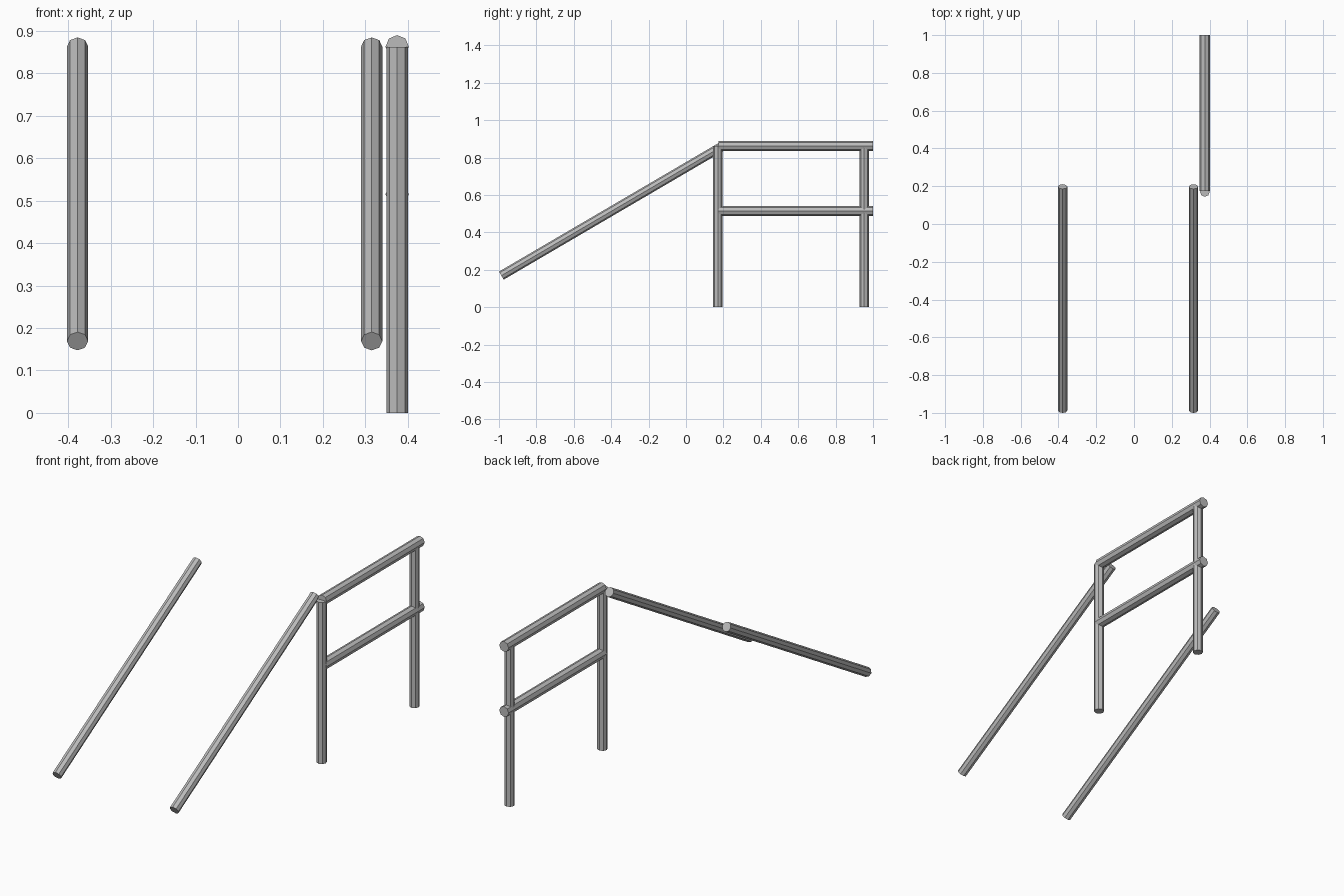
import bpy
from mathutils import Vector

cube = bpy.data.objects.get("Cube")
if cube:
    bpy.data.objects.remove(cube, do_unlink=True)

# One plain metal colour
metal = bpy.data.materials.new("grey_metal")
metal.use_nodes = True
GREY = (0.5, 0.5, 0.5, 1)
metal.diffuse_color = GREY
metal.node_tree.nodes["Principled BSDF"].inputs["Base Color"].default_value = GREY


def tube(name, start, end, radius):
    """Eight-sided closed bar between two points, with a corner facing up."""
    start, end = Vector(start), Vector(end)
    axis = end - start
    bpy.ops.mesh.primitive_cylinder_add(vertices=8, radius=radius, depth=axis.length)
    bar = bpy.context.object
    bar.name = name
    turn = axis.to_track_quat('Z', 'Y').to_matrix().to_4x4()
    bar.data.transform(turn)
    bar.location = (start + end) / 2
    bar.data.materials.append(metal)
    return bar


POST_X = 0.375
RAIL_TOP = 0.8625

# Sloping handrails
for name, x in (("right_handrail", -0.378), ("left_handrail", 0.315)):
    tube(name, (x, -0.9875, 0.169), (x, 0.198, 0.863), 0.025)

# Upright posts of the side railing
for name, y in (("front_post", 0.17), ("back_post", 0.953)):
    tube(name, (POST_X, y, 0), (POST_X, y, RAIL_TOP), 0.0255)

# Level rails of the side railing
for name, z in (("top_rail", RAIL_TOP), ("middle_rail", 0.515)):
    tube(name, (POST_X, 0.174, z), (POST_X, 1.0, z), 0.0275)
